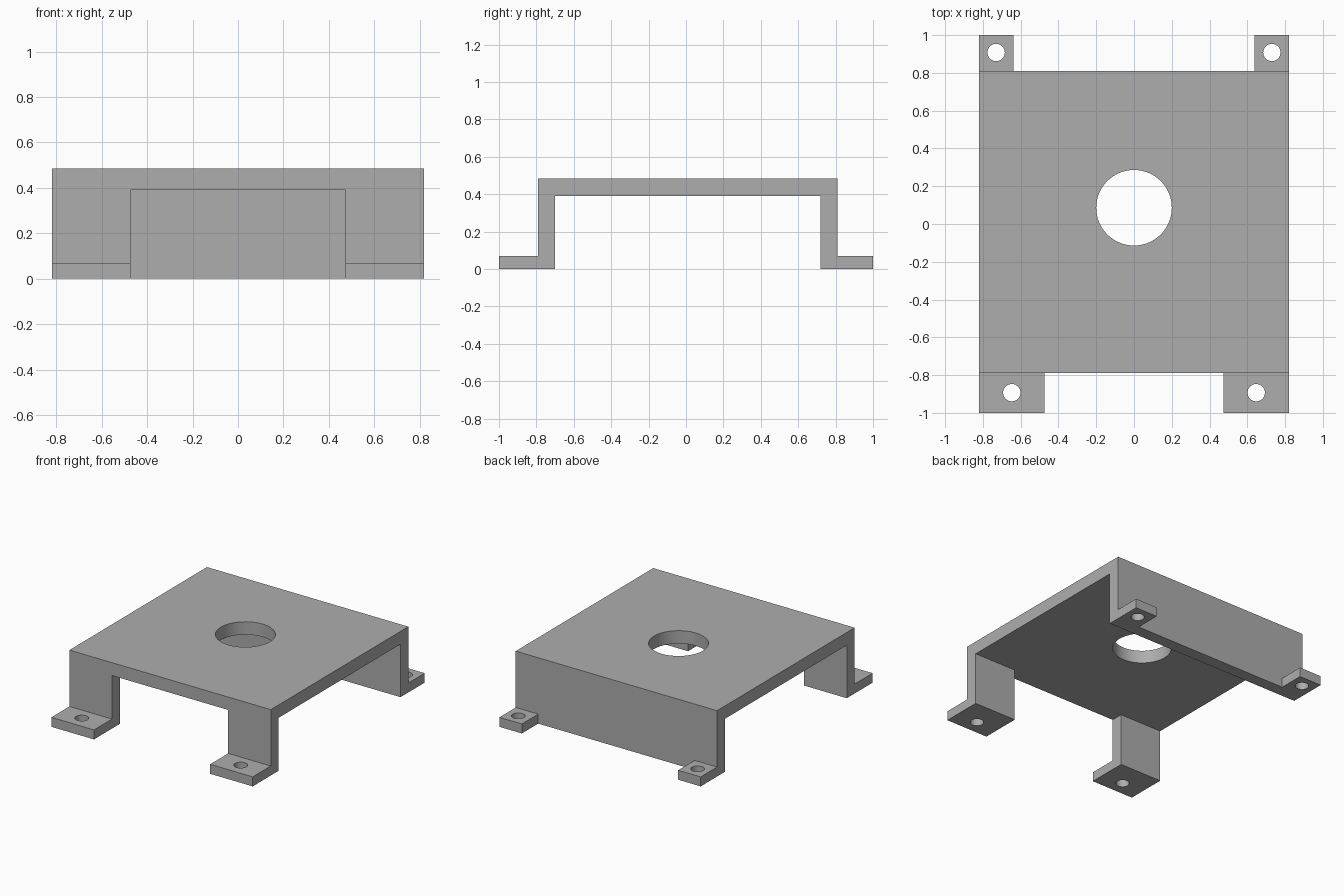
import bpy
import bmesh
from mathutils import Matrix, Vector

cube = bpy.data.objects.get("Cube")
if cube:
    bpy.data.objects.remove(cube, do_unlink=True)

grey = bpy.data.materials.new("plain grey")
grey.use_nodes = True
color = (0.42, 0.42, 0.42, 1)
grey.diffuse_color = color
grey.node_tree.nodes["Principled BSDF"].inputs["Base Color"].default_value = color

HALF_X = 0.82
TOP, UNDER, FOOT = 0.485, 0.39, 0.07
FRONT, FRONT_IN = -0.79, -0.70
BACK, BACK_IN = 0.81, 0.72


def make_object(name, bm):
    bmesh.ops.recalc_face_normals(bm, faces=bm.faces[:])
    mesh = bpy.data.meshes.new(name)
    bm.to_mesh(mesh)
    bm.free()
    mesh.materials.append(grey)
    obj = bpy.data.objects.new(name, mesh)
    bpy.context.collection.objects.link(obj)
    return obj


def cut(target, name, bm):
    cutter = make_object(name, bm)
    cutter.hide_render = True
    mod = target.modifiers.new(name, "BOOLEAN")
    mod.operation = "DIFFERENCE"
    mod.solver = "EXACT"
    mod.object = cutter
    bpy.context.view_layer.objects.active = target
    bpy.ops.object.modifier_apply(modifier=name)
    bpy.data.objects.remove(cutter, do_unlink=True)


def cut_box(target, name, low, high):
    low, high = Vector(low), Vector(high)
    bm = bmesh.new()
    bmesh.ops.create_cube(bm, size=1, matrix=Matrix.Translation((low + high) / 2)
                          @ Matrix.Diagonal((high - low).to_4d()))
    cut(target, name, bm)


def cut_hole(target, name, x, y, radius, sides):
    bm = bmesh.new()
    bmesh.ops.create_cone(bm, cap_ends=True, segments=sides, radius1=radius,
                          radius2=radius, depth=2,
                          matrix=Matrix.Translation((x, y, 0)))
    cut(target, name, bm)


# Bent bracket: side profile extruded across the width
profile = [(-1, 0), (FRONT_IN, 0), (FRONT_IN, UNDER), (BACK_IN, UNDER),
           (BACK_IN, 0), (1, 0), (1, FOOT), (BACK, FOOT), (BACK, TOP),
           (FRONT, TOP), (FRONT, FOOT), (-1, FOOT)]
bm = bmesh.new()
face = bm.faces.new([bm.verts.new((-HALF_X, y, z)) for y, z in profile])
extruded = bmesh.ops.extrude_face_region(bm, geom=[face], use_keep_orig=True)
verts = [v for v in extruded["geom"] if isinstance(v, bmesh.types.BMVert)]
bmesh.ops.translate(bm, verts=verts, vec=(2 * HALF_X, 0, 0))
bracket = make_object("mounting_bracket", bm)

# Opening between the front legs and gap between the back feet
cut_box(bracket, "front_opening", (-0.473, -1.2, -0.2), (0.473, -0.6, UNDER))
cut_box(bracket, "back_foot_gap", (-0.637, BACK, -0.2), (0.637, 1.2, 0.2))

# Centre hole and screw holes
cut_hole(bracket, "centre_hole", 0, 0.086, 0.2, 64)
for side in (-1, 1):
    cut_hole(bracket, "front_screw_hole", side * 0.647, -0.893, 0.046, 32)
    cut_hole(bracket, "back_screw_hole", side * 0.73, 0.908, 0.046, 32)

bpy.ops.object.select_all(action="DESELECT")
bracket.select_set(True)
bpy.context.view_layer.objects.active = bracket
bpy.ops.object.shade_smooth_by_angle(angle=0.6)
